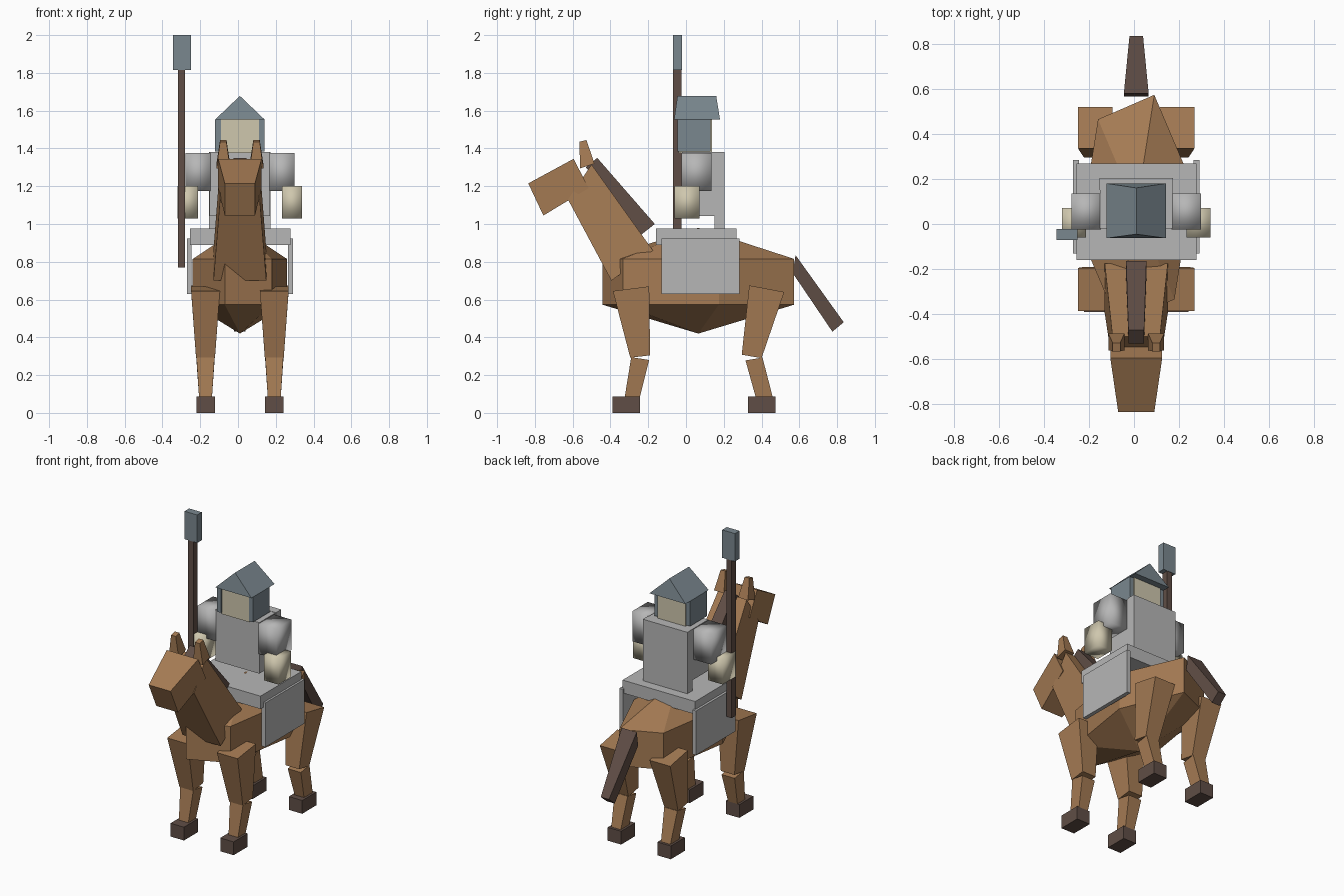
import bpy, bmesh, math

CX = 0.01  # symmetry plane of horse and rider


def material(name, rgb):
    m = bpy.data.materials.new(name)
    m.diffuse_color = (*rgb, 1)
    return m


COAT = material("chestnut_coat", (0.376, 0.198, 0.088))
DARK = material("dark_brown", (0.117, 0.076, 0.061))
GREY = material("light_grey", (0.47, 0.47, 0.47))
SLATE = material("slate_metal", (0.195, 0.245, 0.275))
CREAM = material("cream_skin", (0.62, 0.57, 0.42))


def make(name, verts, faces, mat, smooth=False):
    bm = bmesh.new()
    vs = [bm.verts.new(v) for v in verts]
    for f in faces:
        bm.faces.new([vs[i] for i in f])
    bmesh.ops.recalc_face_normals(bm, faces=bm.faces)
    for f in bm.faces:
        f.smooth = smooth
    me = bpy.data.meshes.new(name)
    bm.to_mesh(me)
    bm.free()
    me.materials.append(mat)
    ob = bpy.data.objects.new(name, me)
    bpy.context.collection.objects.link(ob)
    return ob


def profile(name, pts, mat, cx=CX, smooth=False):
    """Side profile of (y, z, half_width) points, widened both ways from cx."""
    n = len(pts)
    verts = [(cx + s * w, y, z) for s in (-1, 1) for y, z, w in pts]
    faces = [list(range(n)), list(range(n, 2 * n))]
    faces += [[i, (i + 1) % n, n + (i + 1) % n, n + i] for i in range(n)]
    return make(name, verts, faces, mat, smooth)


def box(name, x, y, z, mat, smooth=False):
    w = (x[1] - x[0]) / 2
    pts = [(y[0], z[0], w), (y[1], z[0], w), (y[1], z[1], w), (y[0], z[1], w)]
    return profile(name, pts, mat, (x[0] + x[1]) / 2, smooth)


# Barrel: six-sided prism closed by a pyramid above and below
ring = []
for z in (0.573, 0.815):
    for i in range(6):
        a = math.radians(71.7 + 60 * i)
        ring.append((CX + 0.255 * math.cos(a), 0.065 + 0.535 * math.sin(a), z))
ring += [(CX, 0.065, 0.42), (CX, 0.065, 0.98)]
faces = []
for i in range(6):
    j = (i + 1) % 6
    faces += [[i, j, 6 + j, 6 + i], [i, j, 12], [6 + i, 6 + j, 13]]
make("horse_body", ring, faces, COAT)

# Neck, head, mane and tail
profile("neck", [(-0.625, 1.13, 0.105), (-0.50, 1.315, 0.105),
                 (-0.175, 0.86, 0.14), (-0.395, 0.70, 0.14)], COAT)
profile("head", [(-0.835, 1.215, 0.08), (-0.595, 1.345, 0.115),
                 (-0.515, 1.19, 0.115), (-0.755, 1.045, 0.08)], COAT)
profile("mane", [(-0.53, 1.30, 0.035), (-0.47, 1.35, 0.035),
                 (-0.165, 1.0, 0.045), (-0.235, 0.945, 0.045)], DARK)
profile("tail", [(0.565, 0.74, 0.055), (0.58, 0.835, 0.055),
                 (0.835, 0.48, 0.03), (0.775, 0.43, 0.03)], DARK)

for side, s in (("left", -1), ("right", 1)):
    # Ears
    profile(f"ear_{side}", [(-0.56, 1.295, 0.036), (-0.565, 1.435, 0.017),
                            (-0.527, 1.445, 0.017), (-0.485, 1.32, 0.036)],
            COAT, CX + s * 0.088)
    # Legs: tapered upper and lower parts on a block hoof
    x = CX + s * 0.182
    profile(f"front_upper_leg_{side}", [(-0.387, 0.645, 0.076), (-0.195, 0.67, 0.076),
                                        (-0.19, 0.305, 0.05), (-0.295, 0.292, 0.05)], COAT, x)
    profile(f"front_lower_leg_{side}", [(-0.29, 0.295, 0.048), (-0.195, 0.28, 0.048),
                                        (-0.245, 0.08, 0.034), (-0.325, 0.08, 0.034)], COAT, x)
    profile(f"hind_upper_leg_{side}", [(0.335, 0.675, 0.076), (0.52, 0.64, 0.076),
                                       (0.40, 0.29, 0.05), (0.295, 0.308, 0.05)], COAT, x)
    profile(f"hind_lower_leg_{side}", [(0.315, 0.278, 0.048), (0.405, 0.293, 0.048),
                                       (0.46, 0.08, 0.034), (0.37, 0.08, 0.034)], COAT, x)
    for part, y in (("front", (-0.39, -0.243)), ("hind", (0.328, 0.475))):
        box(f"{part}_hoof_{side}", (x - 0.049, x + 0.049), y, (0, 0.088), DARK)
    # Saddle flap
    f = CX + s * 0.268
    box(f"saddle_flap_{side}", (f - 0.013, f + 0.013), (-0.13, 0.283), (0.63, 0.922), GREY)
    # Arm and hand: softly shaded blocks
    a, h = CX + s * 0.222, CX + s * 0.276
    box(f"arm_{side}", (a - 0.066, a + 0.066), (-0.025, 0.135), (1.175, 1.375), GREY, True)
    box(f"hand_{side}", (h - 0.053, h + 0.053), (-0.06, 0.072), (1.03, 1.2), CREAM, True)
    # Helmet cheek plate
    c = CX + s * 0.116
    box(f"helmet_side_{side}", (c - 0.015, c + 0.015), (-0.046, 0.13), (1.385, 1.553), SLATE)

# Saddle and rider
box("saddle", (-0.255, 0.277), (-0.16, 0.268), (0.89, 0.975), GREY)
box("torso", (-0.15, 0.17), (-0.02, 0.155), (1.042, 1.38), GREY)
box("back_plate", (-0.153, 0.173), (0.15, 0.205), (0.975, 1.382), GREY)
box("face", (CX - 0.102, CX + 0.102), (-0.04, 0.138), (1.375, 1.553), CREAM)

# Helmet roof: gable with ends leaning inward
make("helmet_roof",
     [(CX - 0.132, -0.063, 1.552), (CX + 0.132, -0.063, 1.552), (CX, -0.045, 1.678),
      (CX - 0.132, 0.18, 1.552), (CX + 0.132, 0.18, 1.552), (CX, 0.16, 1.678)],
     [(0, 1, 2), (3, 4, 5), (0, 2, 5, 3), (1, 2, 5, 4), (0, 1, 4, 3)], SLATE)

# Spear
box("spear_shaft", (-0.318, -0.28), (-0.068, -0.024), (0.77, 1.82), DARK)
box("spear_head", (-0.343, -0.25), (-0.07, -0.022), (1.815, 2.0), SLATE)
